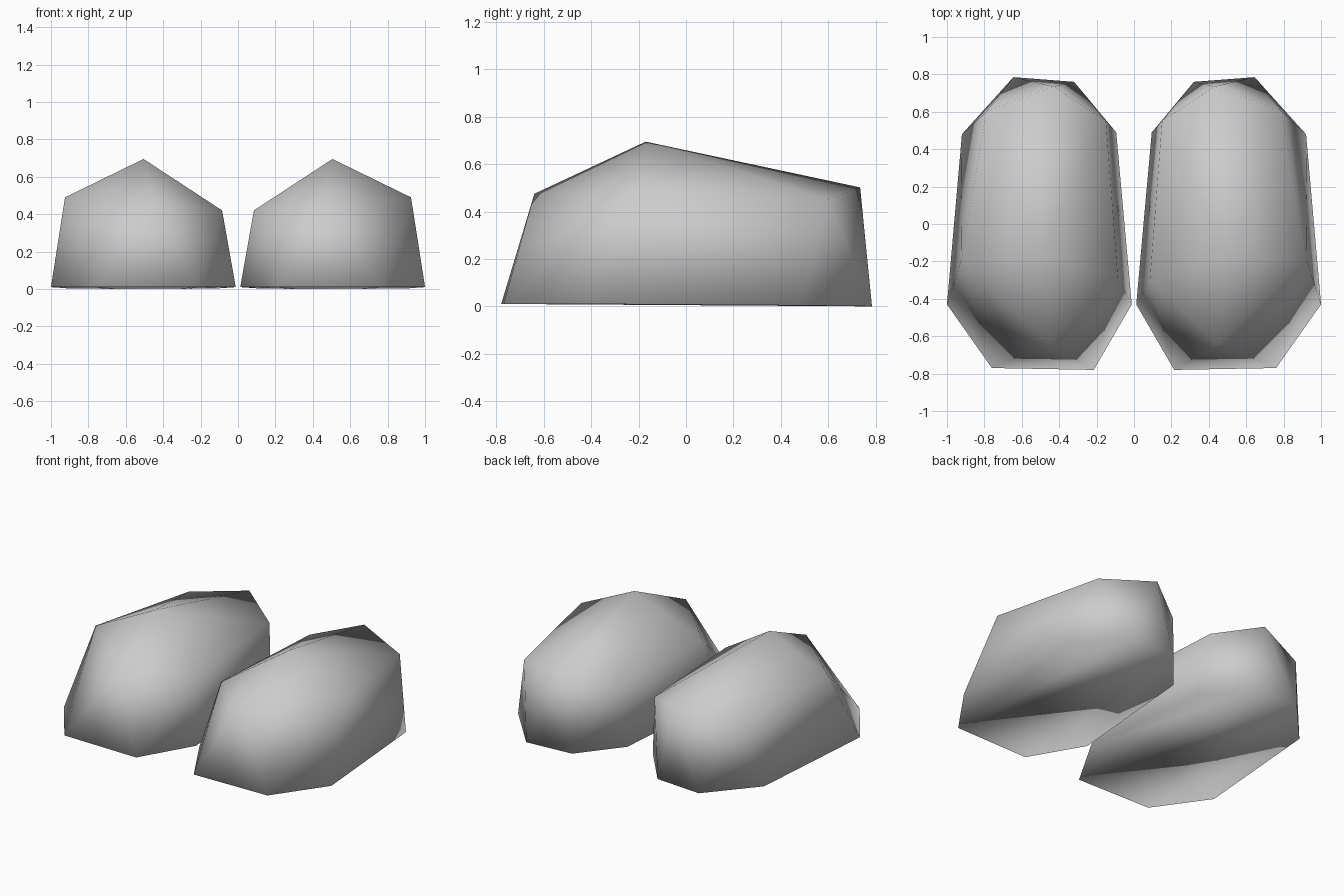
import bpy
import bmesh
from mathutils import Vector

if "Cube" in bpy.data.objects:
    bpy.data.objects.remove(bpy.data.objects["Cube"], do_unlink=True)

# Single matte grey for both feet
grey = bpy.data.materials.new("plain_grey")
grey.use_nodes = True
colour = (0.6, 0.6, 0.6, 1.0)
grey.diffuse_color = colour
grey.node_tree.nodes["Principled BSDF"].inputs["Base Color"].default_value = colour

# Sole outline, from the toe around the outer side to the heel and back
SOLE = [
    (0.215, -0.78, 0.01), (0.76, -0.77, 0.01),
    (1.0, -0.43, 0.01), (0.92, 0.48, 0.004),
    (0.645, 0.785, 0), (0.32, 0.76, 0),
    (0.095, 0.49, 0.004), (0.012, -0.43, 0.01),
]

# Upper ring: toe, outer side, outer heel, heel, inner heel, inner side
UPPER = [
    (0.45, -0.64, 0.475), (0.925, -0.2, 0.49), (0.79, 0.6, 0.45),
    (0.43, 0.735, 0.502), (0.15, 0.55, 0.43), (0.085, -0.3, 0.42),
]

# Highest point of the instep
PEAK = (0.505, -0.17, 0.695)


def make_foot(name, side):
    """Wrap a faceted shell around the sole, upper ring and peak."""
    bm = bmesh.new()
    for x, y, z in SOLE + UPPER + [PEAK]:
        bm.verts.new(Vector((x * side, y, z)))
    bmesh.ops.convex_hull(bm, input=bm.verts[:])
    bmesh.ops.recalc_face_normals(bm, faces=bm.faces[:])
    for face in bm.faces:
        face.smooth = True
    mesh = bpy.data.meshes.new(name)
    bm.to_mesh(mesh)
    bm.free()
    mesh.materials.append(grey)
    foot = bpy.data.objects.new(name, mesh)
    bpy.context.scene.collection.objects.link(foot)
    return foot


# Mirrored pair of feet
for name, side in (("left_foot", 1), ("right_foot", -1)):
    make_foot(name, side)
